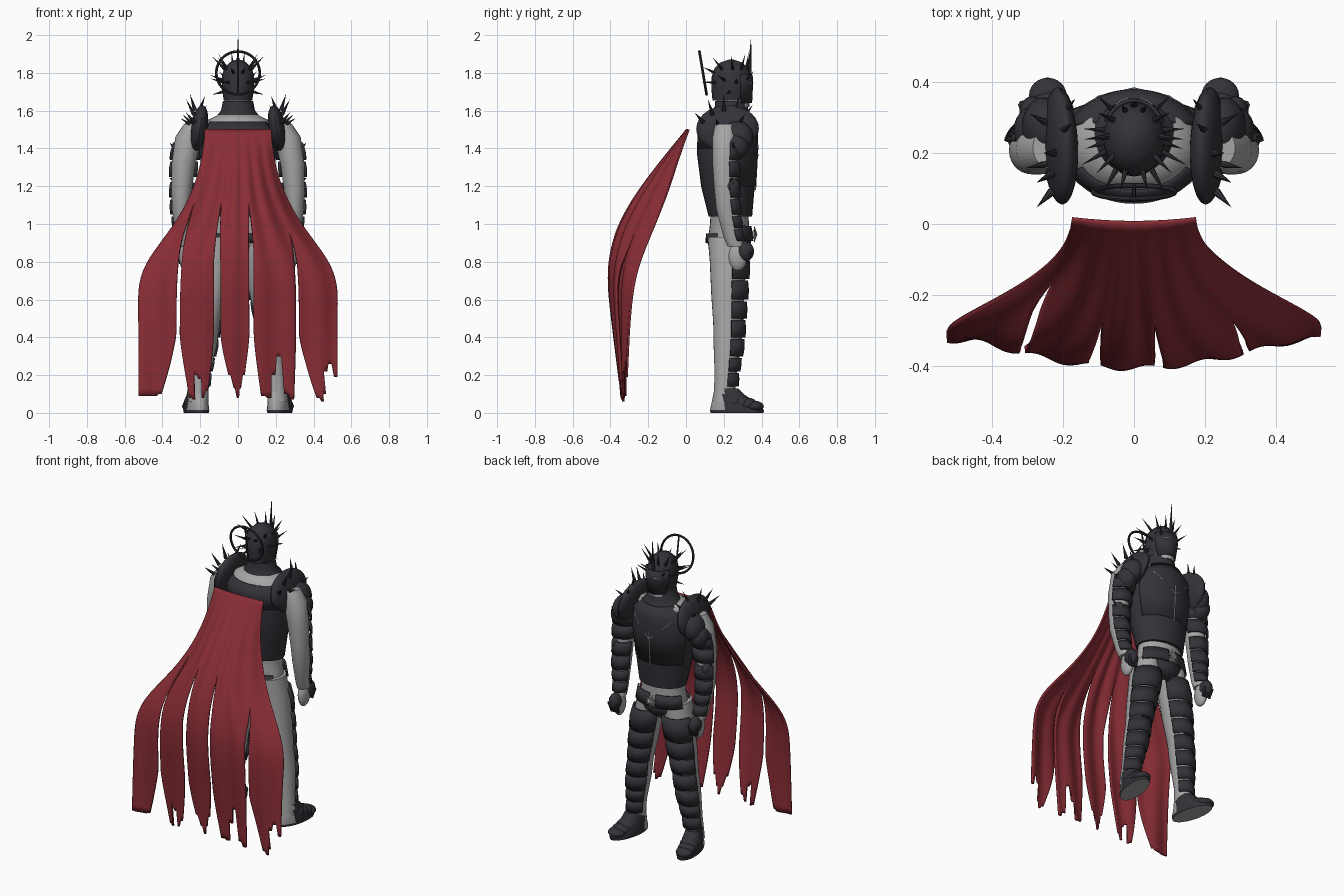
import bpy, bmesh, math
from mathutils import Vector, Matrix

old = bpy.data.objects.get("Cube")
if old:
    bpy.data.objects.remove(old)


def material(name, rgb):
    m = bpy.data.materials.new(name)
    m.use_nodes = True
    m.diffuse_color = (*rgb, 1)
    m.node_tree.nodes["Principled BSDF"].inputs["Base Color"].default_value = (*rgb, 1)
    return m


GREY = material("grey_cloth", (0.38, 0.38, 0.38))
DARK = material("dark_steel", (0.032, 0.032, 0.04))
RED = material("red_cape", (0.25, 0.026, 0.036))


def finish(name, bm, mats, mirror=False, thick=0, angle=40):
    """Turn a bmesh into a smooth-shaded object with optional modifiers."""
    bmesh.ops.recalc_face_normals(bm, faces=bm.faces)
    me = bpy.data.meshes.new(name)
    bm.to_mesh(me)
    bm.free()
    for m in mats:
        me.materials.append(m)
    for p in me.polygons:
        p.use_smooth = True
    me.set_sharp_from_angle(angle=math.radians(angle))
    ob = bpy.data.objects.new(name, me)
    bpy.context.collection.objects.link(ob)
    if thick:
        sol = ob.modifiers.new("thickness", "SOLIDIFY")
        sol.thickness, sol.offset = thick, 0
    if mirror:
        ob.modifiers.new("mirror", "MIRROR")
    return ob


def at(table, z):
    """Interpolate the rows of a table that is sorted by falling height."""
    for a, b in zip(table, table[1:]):
        if z >= b[0]:
            t = max(0, (a[0] - z) / (a[0] - b[0]))
            return [p + (q - p) * t for p, q in zip(a[1:], b[1:])]
    return list(table[-1][1:])


def soft_at(table, z):
    """Interpolate with rounded corners by averaging nearby heights."""
    reach = min(.1, table[0][0] - z)
    near = [at(table, z + reach * d / 3) for d in range(-3, 4)]
    return [sum(col) / len(near) for col in zip(*near)]


def skin(bm, rings, arc=None, n=28):
    """Bridge elliptic rings (z, cx, cy, rx, ry); an arc leaves an open shell."""
    a0, a1 = arc or (0, 360)
    count = n + 1 if arc else n
    rows = []
    for z, cx, cy, rx, ry in rings:
        angles = [math.radians(a0 + (a1 - a0) * i / n) for i in range(count)]
        rows.append([bm.verts.new((cx + rx * math.cos(a), cy + ry * math.sin(a), z)) for a in angles])
    for r, s in zip(rows, rows[1:]):
        for i in range(n):
            j = (i + 1) % count
            bm.faces.new((r[i], r[j], s[j], s[i]))
    if not arc:
        bm.faces.new(rows[0])
        bm.faces.new(rows[-1])


def loft(name, rings, mat, mirror=False, arc=None):
    bm = bmesh.new()
    skin(bm, rings, arc)
    return finish(name, bm, [mat], mirror, 0.01 if arc else 0)


def bands(name, limb, spans, arc, flare=1.2):
    """Plates that flare downwards around a limb."""
    bm = bmesh.new()
    for top, low in spans:
        rings = []
        for z, k in ((top, 1.1), ((top + low) / 2, flare), (low, flare)):
            cx, cy, rx, ry = at(limb, z)
            rings.append((z, cx, cy, rx * k, ry * k))
        skin(bm, rings, arc, 16)
    return finish(name, bm, [DARK], True, 0.012)


def ball(name, loc, size, mat, mirror=False, tilt=(0, 0, 0)):
    bm = bmesh.new()
    bmesh.ops.create_uvsphere(bm, u_segments=24, v_segments=14, radius=1)
    turn = Matrix.Rotation(tilt[1], 4, "Y") @ Matrix.Rotation(tilt[2], 4, "Z") @ Matrix.Rotation(tilt[0], 4, "X")
    bm.transform(Matrix.Translation(loc) @ turn @ Matrix.Diagonal((*size, 1)))
    return finish(name, bm, [mat], mirror)


def rods(name, items, mat, mirror=False, tip=0.0):
    """Cones or rods from a start point to an end point."""
    bm = bmesh.new()
    for a, b, r in items:
        a, b = Vector(a), Vector(b)
        d = b - a
        mx = Matrix.Translation((a + b) / 2) @ d.to_track_quat("Z", "Y").to_matrix().to_4x4()
        bmesh.ops.create_cone(bm, cap_ends=True, segments=8, radius1=r, radius2=r * tip, depth=d.length, matrix=mx)
    return finish(name, bm, [mat], mirror)


# Torso and hips
loft("upper_body", [(1.58, 0, .23, .1, .09), (1.55, 0, .22, .16, .12), (1.48, 0, .22, .195, .14),
                    (1.3, 0, .22, .18, .13), (1.05, 0, .23, .14, .1), (.98, 0, .23, .145, .105),
                    (.9, 0, .222, .155, .11), (.85, 0, .225, .12, .09)], GREY)
vest = [(1.48, 0, .22, .2, .15), (1.38, 0, .215, .205, .158), (1.2, 0, .222, .18, .142), (1.04, 0, .235, .152, .115)]
loft("armour_vest", vest, DARK)
loft("chest_plate", [(1.565, 0, .25, .11, .1), (1.5, 0, .225, .185, .15), (1.38, 0, .217, .2, .158),
                     (1.2, 0, .223, .175, .141)], DARK, arc=(20, 160))
loft("back_plate", [(1.54, 0, .22, .165, .128), (1.48, 0, .22, .2, .152), (1.4, 0, .22, .2, .158)], DARK, arc=(208, 332))
loft("gorget", [(1.55, 0, .24, .135, .112), (1.575, 0, .24, .11, .1), (1.6, 0, .24, .09, .09), (1.65, 0, .24, .08, .085)], DARK)
loft("neck", [(1.69, 0, .25, .07, .085), (1.62, 0, .25, .07, .085)], GREY)
rods("chest_trim", [((0, .38, 1.42), (0, .367, 1.18), .004), ((0, .381, 1.36), (.1, .358, 1.45), .004),
                    ((.1, .358, 1.45), (.13, .335, 1.49), .004)], GREY, True, 1)

# Belt, hip plates and buckle
loft("back_belt", [(.95, 0, .225, .16, .115), (.9, 0, .225, .162, .116)], DARK, arc=(212, 328))
loft("hip_plate", [(.99, .01, .23, .15, .112), (.91, .01, .23, .165, .122)], DARK, True, (20, 85))
loft("groin_plate", [(.92, 0, .225, .14, .118), (.87, 0, .225, .12, .105), (.82, 0, .225, .05, .06)], DARK, arc=(45, 135))
rods("star_buckle", [((0, .367, .945), (.05 * math.cos(i * math.pi / 5), .362, .945 + .05 * math.sin(i * math.pi / 5)), .011)
                     for i in range(10)], GREY)
ball("buckle_boss", (0, .36, .945), (.024, .014, .024), GREY)

# Legs with plates on the front
leg = [(.93, .09, .215, .08, .1), (.8, .112, .222, .085, .096), (.62, .14, .222, .077, .088), (.48, .162, .222, .066, .078),
       (.36, .178, .22, .067, .074), (.2, .2, .21, .052, .058), (.06, .212, .2, .05, .056)]
loft("leg", leg, GREY, True)
bands("leg_plates", leg, [(.85, .71), (.7, .6), (.59, .5), (.49, .4), (.39, .3), (.29, .22), (.21, .14)], (12, 155), 1.18)
ball("knee_cap", (.162, .292, .54), (.042, .032, .05), DARK, True)

# Boots: steel in front, cloth at the heel and the sole
bm = bmesh.new()
skin(bm, [(0, .21, .27, .062, .14), (.015, .21, .27, .066, .143), (.05, .21, .255, .06, .12), (.1, .21, .225, .056, .08),
          (.13, .21, .215, .052, .06)])
for f in bm.faces:
    c = f.calc_center_median()
    f.material_index = int(c.z < .001 or (c.y < .2 and c.z > .015))
for v in bm.verts:
    v.co.x += (v.co.y - .2) * .16
finish("boot", bm, [DARK, GREY], True)
for i in range(4):
    ball(f"boot_scale_{i + 1}", (.222 + i * .007, .26 + i * .034, .062 - i * .009), (.062 - i * .003, .05, .05 - i * .007), DARK, True)

# Arms with plates on the front
arm = [(1.53, .23, .215, .055, .06), (1.46, .262, .21, .07, .07), (1.32, .288, .205, .064, .065), (1.18, .298, .21, .054, .06),
       (1.08, .3, .218, .05, .058), (.93, .29, .245, .038, .046), (.88, .285, .265, .035, .045)]
loft("arm", arm, GREY, True)
bands("arm_plates", arm, [(1.43, 1.34), (1.33, 1.25), (1.22, 1.14), (1.13, 1.05), (1.04, .98), (.97, .91)], (20, 165), 1.22)
ball("elbow_guard", (.322, .24, 1.2), (.033, .045, .045), DARK, True)
ball("hand", (.282, .275, .83), (.03, .05, .078), GREY, True)
ball("gauntlet", (.287, .315, .855), (.036, .045, .052), DARK, True)
rods("gauntlet_finger", [((.262 + i * .017, .335, .85), (.26 + i * .015, .325, .79), .014) for i in range(4)], DARK, True, .5)
rods("arm_spike", [((.335, .235, 1.23), (.366, .245, 1.245), .012), ((.335, .25, 1.4), (.362, .25, 1.43), .012)], DARK, True)

# Layered shoulder guards with spikes
ball("shoulder_guard", (.208, .22, 1.505), (.046, .166, .125), DARK, True, (0, -.18, -.04))
ball("shoulder_plate", (.255, .272, 1.46), (.06, .085, .085), DARK, True, (0, -.2, 0))
ball("upper_arm_plate", (.28, .262, 1.41), (.06, .07, .07), DARK, True)
thorns = []
for y, z, dx, dz in ((.09, 1.54, .06, .05), (.14, 1.58, .06, .08), (.2, 1.6, .04, .09), (.26, 1.6, -.04, .08),
                     (.31, 1.57, -.05, .06), (.17, 1.52, .09, .04), (.28, 1.53, .08, .05)):
    thorns.append(((.215 + dx * .3, y, z), (.215 + dx, y + (y - .2) * .4, z + dz), .012))
rods("shoulder_spike", thorns, DARK, True)

# Helmet, visor, crown of swept spikes
loft("helmet", [(1.655, 0, .235, .075, .095), (1.72, 0, .238, .086, .104), (1.78, 0, .24, .086, .104),
                (1.825, 0, .24, .073, .088), (1.855, 0, .24, .045, .058), (1.872, 0, .24, .006, .008)], DARK)
loft("visor", [(1.79, 0, .245, .086, .103), (1.74, 0, .245, .088, .105), (1.64, 0, .25, .066, .095)], DARK, arc=(25, 155))
loft("eye_slit", [(1.748, 0, .247, .089, .106), (1.743, 0, .247, .089, .106)], GREY, True, (55, 80))
thorns = []
for a, z, out, up in ((70, 1.82, .03, .09), (38, 1.82, .06, .08), (5, 1.82, .07, .07), (-35, 1.82, .06, .06), (50, 1.76, .08, .05),
                      (15, 1.75, .07, .02), (-20, 1.76, .08, .03), (-55, 1.75, .08, .0), (-5, 1.7, .06, -.015), (-72, 1.8, .05, .03)):
    c, s = math.cos(math.radians(a)), math.sin(math.radians(a))
    rx, ry = [r * .94 for r in at([(1.82, .075, .09), (1.78, .086, .104), (1.7, .083, .1)], z)]
    thorns.append(((rx * c, .24 + ry * s, z), ((rx + out) * c, .225 + (ry + out) * s, z + up), .009))
rods("helmet_spike", thorns, DARK, True)
rods("brow_spike", [((0, .335, 1.78), (0, .345, 2), .012)], DARK)

# Ring behind the head
bpy.ops.mesh.primitive_torus_add(major_segments=40, minor_segments=8, major_radius=.115, minor_radius=.007,
                                 location=(0, .09, 1.8), rotation=(math.pi / 2 + .165, 0, 0))
ring = bpy.context.object
ring.name = "head_ring"
ring.data.materials.append(DARK)
bpy.ops.object.shade_smooth_by_angle()
rods("ring_bar", [((0, .072, 1.912), (0, .108, 1.69), .005)], DARK, False, 1)

# Torn cape: height, half width, depth at the middle, depth at the edge
cape = [(1.5, .175, .005, .015), (1.4, .18, -.075, -.025), (1.28, .2, -.17, -.065), (1.15, .247, -.26, -.11), (1.05, .3, -.325, -.15),
        (.95, .365, -.367, -.19), (.85, .45, -.395, -.235), (.75, .515, -.405, -.27), (.68, .528, -.405, -.285),
        (.5, .526, -.385, -.305), (.3, .526, -.36, -.315), (.06, .526, -.33, -.325)]
# Strip borders across the cape, as height and position
seams = [(1.5, -.175, -.11, -.04, .04, .11, .175), (1.15, -.247, -.215, -.085, .055, .205, .247),
         (.9, -.41, -.3, -.11, .07, .295, .41), (.68, -.528, -.315, -.11, .07, .315, .528), (.06, -.526, -.32, -.11, .075, .315, .526)]
slits = [(0, 0), (1.1, .009), (1.1, .018), (1.1, .012), (.94, .009), (0, 0)]
tapers = [(0, .09), (.06, .04), (.08, .05), (.04, .01), (.1, 0)]
hems = [(.09, .09, .09, .09, .09, .1), (.08, .07, .2, .18, .08, .12), (.2, .13, .08, .08, .13, .2),
        (.09, .08, .2, .3, .1, .07), (.08, .06, .1, .22, .26, .19)]
bm = bmesh.new()
COLS, ROWS, SPLIT = 17, 44, .9
for k in range(5):
    grid = []
    for r in range(ROWS + 1):
        row = []
        for c in range(COLS + 1):
            hem = hems[k][c * 6 // (COLS + 1)]
            t = r * 2 / ROWS
            z = 1.5 + (SPLIT - 1.5) * t if t <= 1 else SPLIT + (hem - SPLIT) * (t - 1)
            edges = soft_at(seams, z)
            gap = [min(wide, max(0, top - z) * .06) for top, wide in slits[k:k + 2]]
            width, mid, side = soft_at(cape, z)
            edges[0], edges[5] = -width, width
            narrow = max(0, (.42 - z) / .36) ** 1.3
            x0 = edges[k] + gap[0] + tapers[k][0] * narrow
            x1 = edges[k + 1] - gap[1] - tapers[k][1] * narrow
            x = x0 + (x1 - x0) * c / COLS
            s = x / width
            y = mid + (side - mid) * s * s + .008 * math.sin(s * 21) * min(1, (1.5 - z) * 3)
            row.append(bm.verts.new((x, y, z)))
        grid.append(row)
    for p, q in zip(grid, grid[1:]):
        for c in range(COLS):
            bm.faces.new((p[c], p[c + 1], q[c + 1], q[c]))
bmesh.ops.remove_doubles(bm, verts=bm.verts, dist=.0005)
finish("cape", bm, [RED], False, .01, 60)
